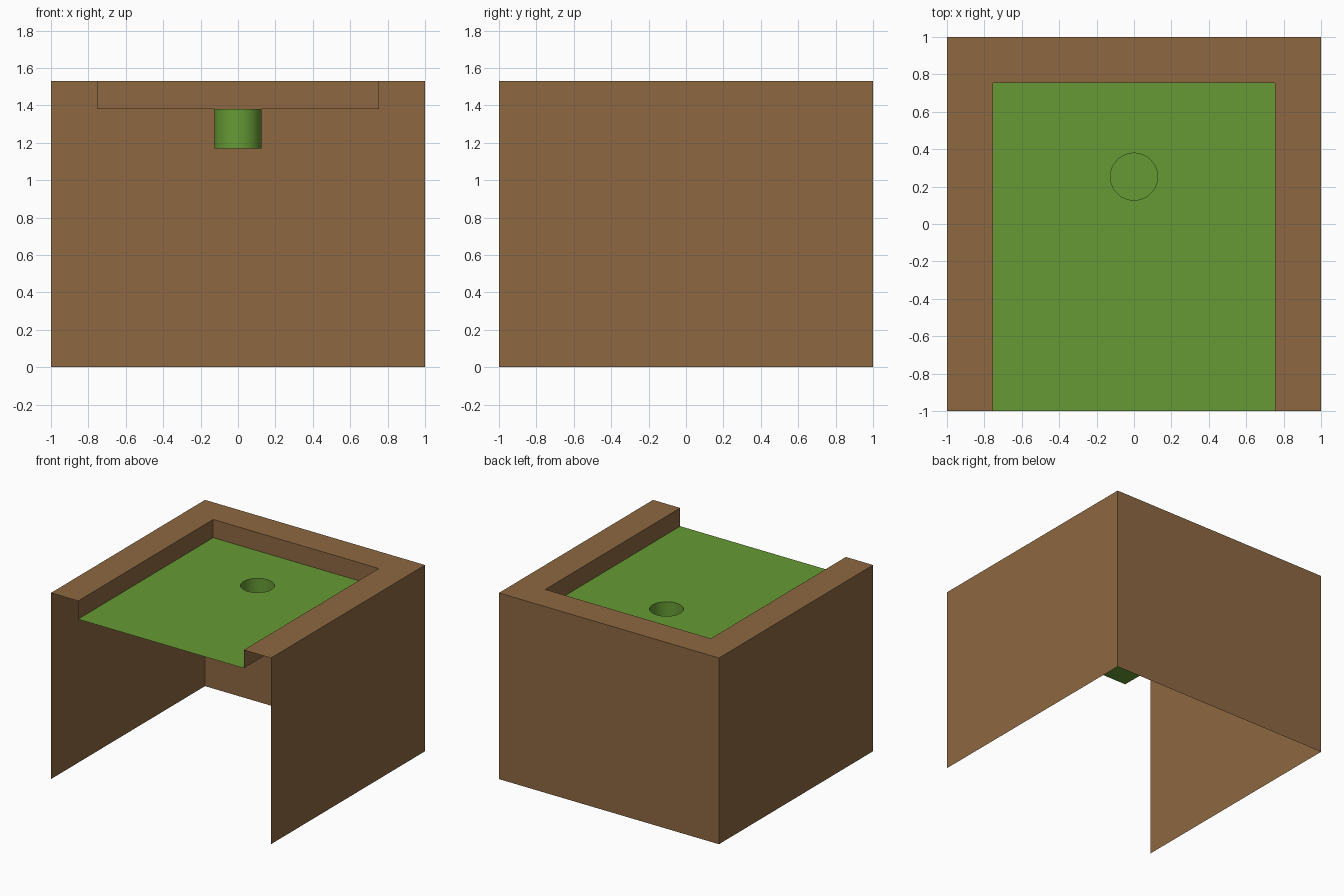
import bpy, bmesh, math

if "Cube" in bpy.data.objects:
    bpy.data.objects.remove(bpy.data.objects["Cube"])

H, FLOOR_Z, CUP_Z = 1.53, 1.38, 1.17
INNER = 0.753
HOLE_Y, HOLE_R, SIDES = 0.253, 0.126, 48


def material(name, colour):
    m = bpy.data.materials.new(name)
    m.diffuse_color = (*colour, 1)
    m.use_nodes = True
    m.node_tree.nodes["Principled BSDF"].inputs["Base Color"].default_value = m.diffuse_color
    return m


brown = material("wood brown", (0.270, 0.139, 0.054))
green = material("felt green", (0.133, 0.323, 0.035))


def finish(name, bm, mat):
    me = bpy.data.meshes.new(name)
    bm.to_mesh(me)
    bm.free()
    me.materials.append(mat)
    ob = bpy.data.objects.new(name, me)
    bpy.context.collection.objects.link(ob)
    return ob


# Open-fronted shell: thin outer walls, flat rim and inner lip, swept round a U path
bm = bmesh.new()
profile = [(1, 0), (1, H), (INNER, H), (INNER, FLOOR_Z)]   # half width, height
rows = []
for r, z in profile:
    path = [(r, -1), (r, r), (-r, r), (-r, -1)]
    rows.append([bm.verts.new((x, y, z)) for x, y in path])
for low, high in zip(rows, rows[1:]):
    for i in range(3):
        bm.faces.new((low[i], low[i + 1], high[i + 1], high[i]))
finish("outer_shell", bm, brown)


def ring(bm, z):
    return [bm.verts.new((HOLE_R * math.cos(a), HOLE_Y + HOLE_R * math.sin(a), z))
            for a in (2 * math.pi * i / SIDES for i in range(SIDES))]


def loop_edges(bm, verts):
    return [bm.edges.new((v, verts[(i + 1) % len(verts)])) for i, v in enumerate(verts)]


# Sunken green surface with a round hole
bm = bmesh.new()
corners = [bm.verts.new((x, y, FLOOR_Z)) for x, y in
           ((-INNER, -1), (INNER, -1), (INNER, INNER), (-INNER, INNER))]
edges = loop_edges(bm, corners) + loop_edges(bm, ring(bm, FLOOR_Z))
bmesh.ops.triangle_fill(bm, edges=edges, use_beauty=True, normal=(0, 0, 1))
for f in bm.faces:
    f.normal_update()
    if f.normal.z < 0:
        f.normal_flip()
finish("green_surface", bm, green)

# Cup hanging below the hole, facing inward
bm = bmesh.new()
top, bottom = ring(bm, FLOOR_Z), ring(bm, CUP_Z)
bm.faces.new(bottom)
for i in range(SIDES):
    j = (i + 1) % SIDES
    bm.faces.new((top[i], top[j], bottom[j], bottom[i]))
cup = finish("hole_cup", bm, green)
bpy.context.view_layer.objects.active = cup
cup.select_set(True)
bpy.ops.object.shade_smooth_by_angle(angle=math.radians(30))
